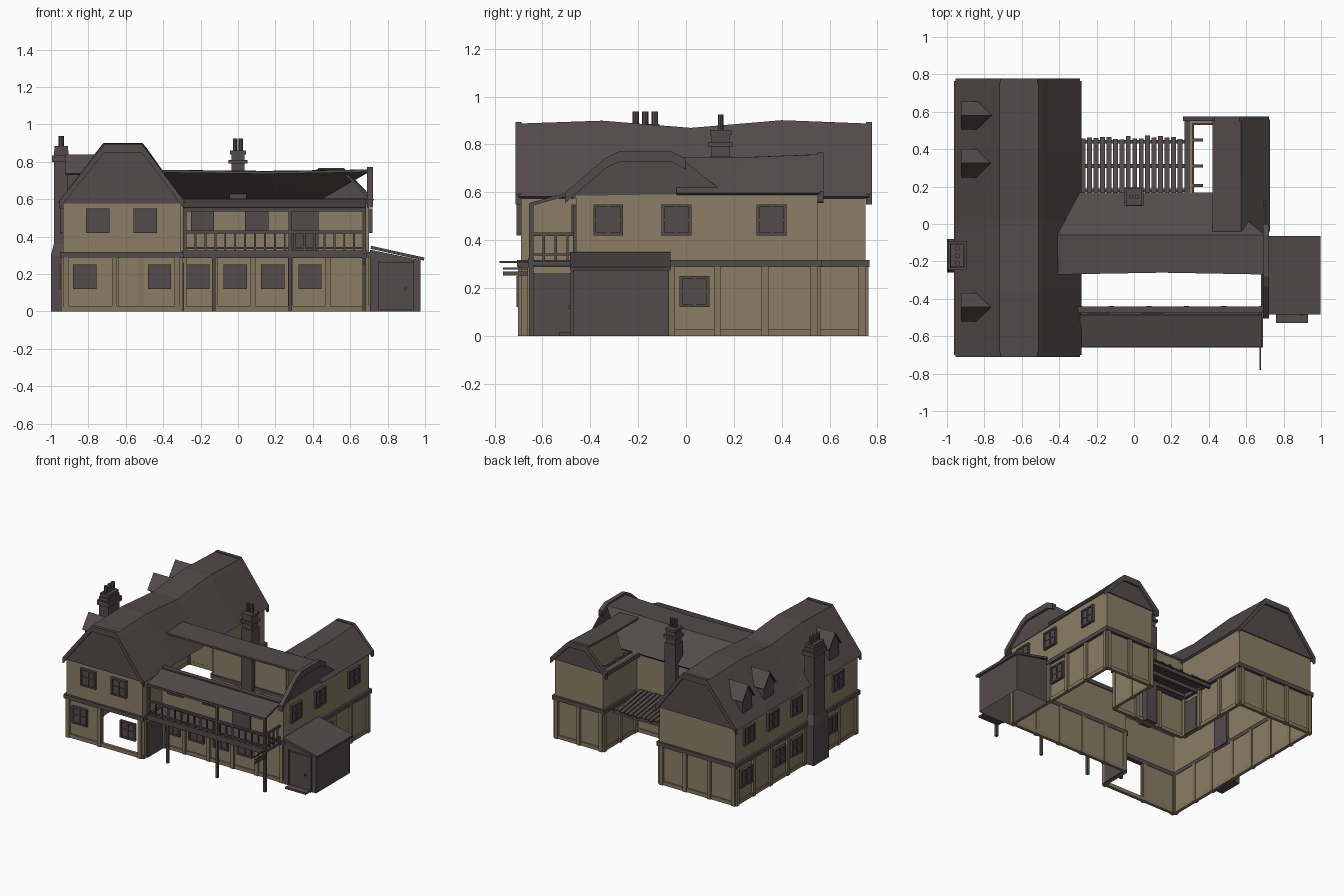
import bpy, bmesh, math, random

if "Cube" in bpy.data.objects:
    bpy.data.objects.remove(bpy.data.objects["Cube"])
random.seed(3)

def material(name, rgb):
    m = bpy.data.materials.new(name)
    m.diffuse_color = (*rgb, 1)
    m.use_nodes = True
    m.node_tree.nodes["Principled BSDF"].inputs["Base Color"].default_value = m.diffuse_color
    return m

DARK = material("dark timber and tile", (.088, .069, .070))
WALL = material("beige plaster", (.255, .208, .130))
POST = material("pale oak", (.225, .180, .108))

def mesh(name, verts, faces, mat, thick=0):
    me = bpy.data.meshes.new(name)
    me.from_pydata(verts, [], faces)
    bm = bmesh.new(); bm.from_mesh(me)
    bmesh.ops.recalc_face_normals(bm, faces=bm.faces)
    bm.to_mesh(me); bm.free()
    ob = bpy.data.objects.new(name, me)
    me.materials.append(mat)
    bpy.context.collection.objects.link(ob)
    if thick:
        s = ob.modifiers.new("thickness", 'SOLIDIFY')
        s.thickness, s.offset = thick, 0
    return ob

HEX = [(0, 1, 3, 2), (4, 6, 7, 5), (0, 4, 5, 1), (2, 3, 7, 6), (0, 2, 6, 4), (1, 5, 7, 3)]

def boxes(name, items, mat):
    """Each item is x0, x1, y0, y1, z0, z1."""
    v, f = [], []
    for b in items:
        n = len(v)
        v += [(x, y, z) for x in b[:2] for y in b[2:4] for z in b[4:]]
        f += [tuple(n + i for i in q) for q in HEX]
    return mesh(name, v, f, mat)

def slab(axis, pos, u0, u1, z0, z1, a, b):
    """Box on a wall: axis is the wall normal, a..b the depth about pos."""
    d = sorted((pos + a, pos + b))
    return (*d, u0, u1, z0, z1) if axis == 'x' else (u0, u1, *d, z0, z1)

def window(name, axis, pos, s, u, z, w=.125, h=.13):
    z1, u0, u1, t = z + h, u - w / 2, u + w / 2, .012
    P = lambda *k: slab(axis, pos, *k)
    boxes(name + "_pane", [P(u0, u1, z, z1, s * .004, s * .010)], DARK)
    bars = [P(u0, u0 + t, z, z1, 0, s * .018), P(u1 - t, u1, z, z1, 0, s * .018),
            P(u0, u1, z, z + t, 0, s * .018), P(u0, u1, z1 - t, z1, 0, s * .018),
            P(u - .006, u + .006, z, z1, 0, s * .016),
            P(u0, u1, z + h / 2 - .004, z + h / 2 + .004, 0, s * .014)]
    boxes(name + "_frame", bars, DARK)

# Walls: axis, plane, outward sign, start, end, ground post positions
W = {
    "left_front":  ('y', -.69, -1, -.935, -.305, (-.92, -.66, -.325)),
    "left_back":   ('y', .75, 1, -.935, -.305, (-.92, -.72, -.52, -.325)),
    "left_west":   ('x', -.935, -1, -.69, .75, (-.67, -.46, -.28, -.06, .14, .34, .54, .735)),
    "left_court":  ('x', -.305, 1, .15, .75, (.17, .33, .54, .735)),
    "left_porch":  ('x', -.305, 1, -.69, -.46, (-.675,)),
    "mid_front":   ('y', -.46, -1, -.305, .70, (-.29, -.12, .08, .28, .48, .685)),
    "mid_back":    ('y', .15, 1, -.305, .30, (-.1, .1)),
    "right_east":  ('x', .70, 1, -.46, .55, (-.445, -.06, .13, .33, .535)),
    "right_court": ('x', .30, -1, .15, .55, (.17, .35, .535)),
    "right_back":  ('y', .55, 1, .30, .70, (.315, .5, .685)),
}
for n, (ax, p, s, a, b, posts) in W.items():
    boxes(n + "_upper_wall", [slab(ax, p, a, b, .30, .60, 0, -s * .012)], WALL)
    end = -.64 if n == "left_front" else b          # one open bay at the front
    boxes(n + "_ground_wall", [slab(ax, p, a, end, 0, .30, -s * .005, -s * .017)], WALL)
    boxes(n + "_posts", [slab(ax, p, u - .014, u + .014, 0, .29, -s * .022, s * .012) for u in posts], POST)
    boxes(n + "_sill", [slab(ax, p, a, b, 0, .028, -s * .018, s * .004)], POST)
    boxes(n + "_floor_band", [slab(ax, p, a - .012, b + .012, .288, .318, -s * .02, s * .016)], DARK)

# Windows and doors
for wall, up, down in [("left_front", (-.75, -.495), (-.82, -.42)),
                       ("left_west", (.6, .32, .04, -.45), (.64, .24, .04, -.37)),
                       ("mid_front", (-.19, .1), (-.215, -.015, .185, .385)),
                       ("right_east", (-.325, -.04, .357), (.035,))]:
    ax, p, s = W[wall][:3]
    for i, u in enumerate(up):
        window(f"{wall}_upper_window_{i}", ax, p, s, u, .42)
    for i, u in enumerate(down):
        window(f"{wall}_ground_window_{i}", ax, p, s, u, .12)
boxes("porch_door", [(-.30, -.288, -.655, -.475, 0, .26)], DARK)
boxes("balcony_door", [(.28, .43, -.472, -.46, .31, .54)], DARK)
boxes("court_door", [(-.30, -.29, .19, .31, 0, .25)], DARK)

# Roofs: swept truncated gables
def barge(name, prof, place, t0, t1):
    v, f, n = [], [], len(prof)
    for t in (t0, t1):
        for k in (.014, -.03):
            v += [place(u, t, z + k) for u, z in prof]
    for i in range(n - 1):
        f += [(i, i + 1, n + i + 1, n + i), (2 * n + i, 2 * n + i + 1, 3 * n + i + 1, 3 * n + i),
              (i, i + 1, 2 * n + i + 1, 2 * n + i), (n + i, n + i + 1, 3 * n + i + 1, 3 * n + i)]
    f += [(0, n, 3 * n, 2 * n), (n - 1, 2 * n - 1, 4 * n - 1, 3 * n - 1)]
    mesh(name, v, f, DARK)

def gable(name, prof, place, t):
    mesh(name, [place(u, t, z) for u, z in prof], [tuple(range(len(prof)))], DARK, .008)

alongY = lambda u, t, z: (u, t, z)
alongX = lambda u, t, z: (t, u, z)
LP = [(-.955, .578), (-.735, .855), (-.715, .88), (-.515, .88), (-.495, .855), (-.288, .578)]
rows = [(-.70, 0), (-.35, .012), (.02, -.018), (.40, .014), (.765, 0)]
v = [(u, y, z + dz * (z > .7)) for y, dz in rows for u, z in LP]
f = [(r * 6 + i, r * 6 + i + 1, r * 6 + i + 7, r * 6 + i + 6) for r in range(4) for i in range(5)]
mesh("left_roof", v, f, DARK, .016)
for n, t, o in (("front", -.70, -.012), ("back", .765, .012)):
    barge(f"left_{n}_barge", LP, alongY, t - .012, t + .012)
    gable(f"left_{n}_gable", LP, alongY, t + (-.5 * o))

# Middle roof: flat crown and back slope; the front slope is open
CP = [(-.505, .585), (-.335, .73), (-.28, .757), (-.06, .757), (0, .725), (.165, .595)]
mesh("middle_roof", [(-.41, -.27, .75), (.15, -.26, .742), (.70, -.27, .752),
                     (-.41, -.06, .75), (.15, -.06, .745), (.70, -.06, .752),
                     (-.29, .165, .59), (.42, .165, .59)],
     [(0, 1, 4, 3), (1, 2, 5, 4), (3, 4, 7, 6), (4, 5, 7)], DARK, .014)
barge("middle_barge", CP[:5], alongX, .69, .722)
gable("middle_gable", CP, alongX, .70)

# Right roof: crown and east slope; the court slope is open
RP = [(.262, .585), (.40, .72), (.43, .752), (.565, .752), (.59, .73), (.722, .59)]
mesh("right_roof", [(.42, -.04, .74), (.57, -.04, .74), (.42, .25, .74), (.57, .25, .74),
                    (.42, .56, .752), (.57, .56, .752), (.722, .16, .593), (.722, .56, .593), (.722, -.04, .593)],
     [(0, 1, 3, 2), (2, 3, 5, 4), (1, 6, 3), (3, 6, 7, 5), (1, 8, 6)], DARK, .014)
barge("right_barge", RP, alongY, .55, .574)
gable("right_gable", RP, alongY, .555)
boxes("right_rafters", [(.28, .37, y - .008, y + .008, .575, .592) for y in (.205, .31, .45)], DARK)
boxes("wall_plates", [(.27, .31, .16, .55, .57, .60), (-.3, .70, -.475, -.44, .575, .605)], DARK)

# Dormers
for i, y in enumerate((.58, .325, -.445)):
    h, x0, xe, xr = .072, -.925, -.83, -.757
    mesh(f"dormer_roof_{i}", [(x0, y - h, .735), (xe, y - h, .735), (x0, y, .835), (xr, y, .835),
                              (x0, y + h, .735), (xe, y + h, .735)], [(0, 1, 3, 2), (2, 3, 5, 4)], DARK, .01)
    k = .055
    mesh(f"dormer_body_{i}", [(-.91, y - k, .63), (-.91, y + k, .63), (-.91, y + k, .745), (-.91, y, .82),
                              (-.91, y - k, .745), (-.82, y - k, .745), (-.82, y + k, .745)],
         [(0, 1, 2, 3, 4), (0, 4, 5), (1, 6, 2)], DARK, .006)

# Chimneys
def pots(name, places, z0, z1, r):
    for i, (x, y) in enumerate(places):
        bpy.ops.mesh.primitive_cylinder_add(vertices=8, radius=r, depth=z1 - z0, location=(x, y, (z0 + z1) / 2))
        o = bpy.context.object
        o.name = f"{name}_{i}"
        o.data.materials.append(DARK)

boxes("left_chimney", [(-1, -.92, -.26, -.08, 0, .30), (-.985, -.905, -.235, -.105, .30, .86),
                       (-.995, -.895, -.247, -.093, .80, .835), (-.98, -.91, -.23, -.11, .86, .885)], DARK)
mesh("left_chimney_shoulder", [(-1, -.26, .3), (-.92, -.26, .3), (-.92, -.08, .3), (-1, -.08, .3),
                               (-.985, -.235, .36), (-.92, -.235, .36), (-.92, -.105, .36), (-.985, -.105, .36)],
     [(0, 1, 5, 4), (1, 2, 6, 5), (2, 3, 7, 6), (3, 0, 4, 7)], DARK)
pots("left_pot", [(-.945, y) for y in (-.21, -.17, -.13)], .88, .938, .014)
boxes("middle_chimney", [(-.045, .045, .10, .19, 0, .75), (-.036, .036, .107, .182, .75, .86),
                         (-.05, .05, .095, .195, .79, .81), (-.042, .042, .10, .19, .84, .86)], DARK)
pots("middle_pot", [(-.016, .145), (.016, .145)], .86, .925, .012)

# Balcony
boxes("balcony_deck", [(-.30, .69, -.65, -.46, .295, .312), (-.30, .69, -.66, -.64, .285, .325)], DARK)
boxes("balcony_posts", [(x - .009, x + .009, -.655, -.637, z, .55) for x, z in
                        ((-.285, .3), (-.13, 0), (.28, 0), (.68, 0))][0:1] +
      [(-.139, -.121, -.655, -.637, 0, .3)] +
      [(x - .009, x + .009, -.655, -.637, 0, .55) for x in (.28, .675)], DARK)
boxes("balcony_rails", [(-.29, .68, -.656, -.638, .418, .432), (-.29, .68, -.652, -.642, .335, .345),
                        (.668, .682, -.65, -.47, .418, .432), (.668, .682, -.65, -.47, .335, .345),
                        (-.29, .68, -.655, -.637, .535, .552)], DARK)
boxes("balusters", [(x - .005, x + .005, -.652, -.642, .31, .425) for x in
                    [-.28 + .053 * i for i in range(19)]] +
      [(.67, .68, y, y + .01, .31, .425) for y in (-.60, -.55, -.50)], DARK)
mesh("balcony_roof", [(-.29, -.655, .548), (.685, -.655, .548), (.685, -.485, .595), (-.29, -.485, .595)],
     [(0, 1, 2, 3)], DARK, .014)
boxes("sign_bracket", [(.672, .68, -.78, -.64, .305, .313), (.672, .68, -.765, -.66, .278, .286),
                       (.672, .68, -.765, -.66, .252, .268)], DARK)

# Slatted lean-to in the court
for i in range(16):
    x, w = -.285 + i * .0345, .026
    e = .46 + random.uniform(-.008, .012)
    mesh(f"leanto_slat_{i}", [(x, .165, .33), (x + w, .165, .33), (x + w, e, .285), (x, e, .285)],
         [(0, 1, 2, 3)], DARK, .008)
boxes("leanto_beams", [(-.30, .29, y, y + .02, z - .025, z) for y, z in ((.17, .32), (.30, .3), (.43, .28))], DARK)

# Shed with its door and step
mesh("shed", [(x, y, z) for x, zt in ((.705, .33), (.975, .275)) for y in (-.47, -.07) for z in (0, zt)],
     [q for q in HEX if q != (0, 4, 5, 1)][0:2] + [(0, 4, 5, 1), (2, 3, 7, 6)], DARK)
mesh("shed_roof", [(.71, -.485, .343), (.995, -.485, .28), (.995, -.065, .28), (.71, -.065, .343)],
     [(0, 1, 2, 3)], DARK, .016)
boxes("shed_door", [(.76, .93, -.479, -.47, .01, .262), (.75, .76, -.482, -.47, 0, .27),
                    (.93, .94, -.482, -.47, 0, .27), (.89, .902, -.49, -.478, .115, .127)], DARK)
boxes("shed_step", [(.76, .93, -.53, -.47, 0, .014)], DARK)
